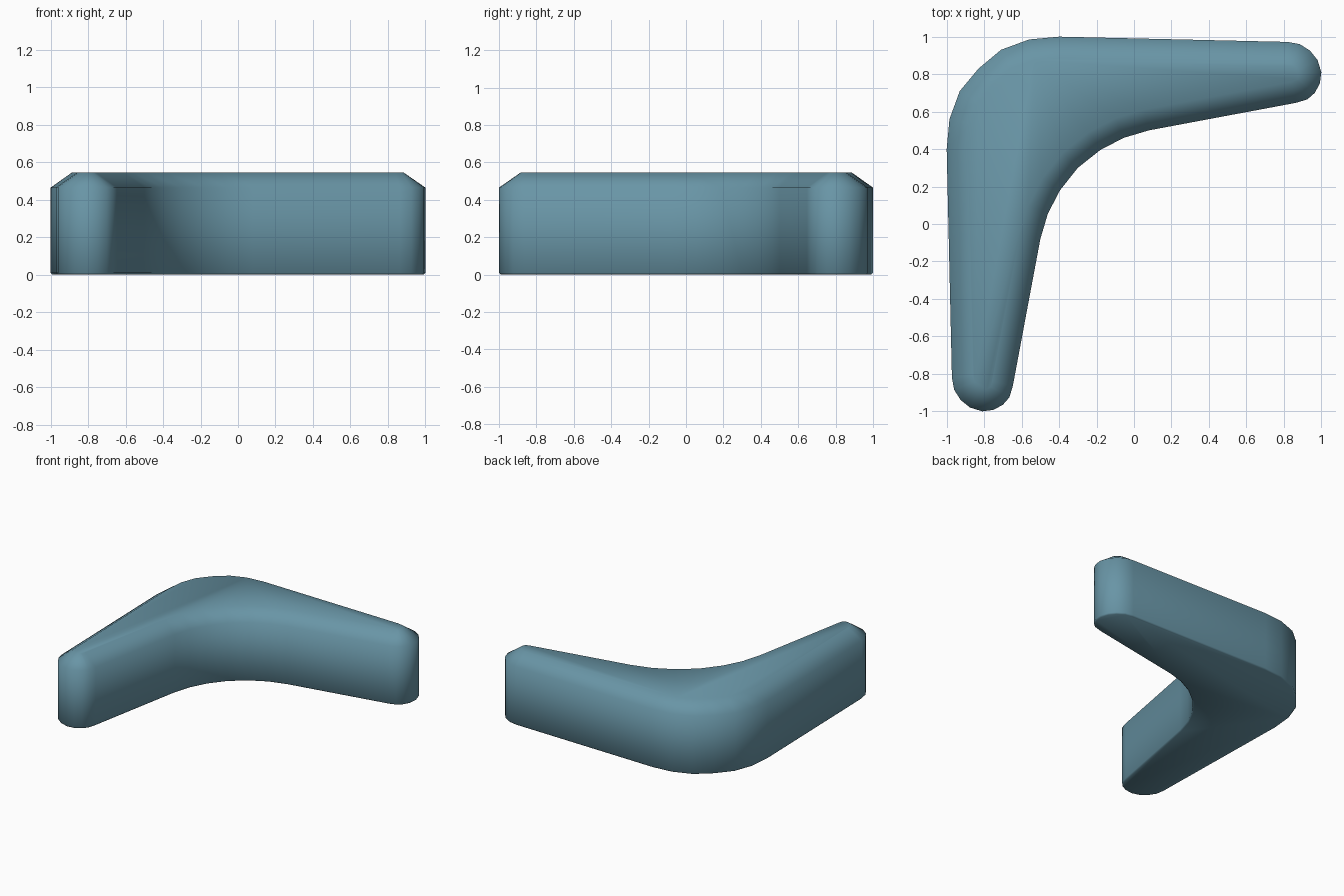
import bpy, bmesh, math
from mathutils import Vector

if "Cube" in bpy.data.objects:
    bpy.data.objects.remove(bpy.data.objects["Cube"])

# Half of the outline: outer corner -> tip -> inner corner (mirrored across y = -x)
half = [(-0.83, 0.83), (-0.71, 0.93), (-0.56, 0.985), (-0.40, 1.0), (0.82, 0.972),
        (0.885, 0.96), (0.94, 0.925), (0.98, 0.875), (1.0, 0.81), (0.992, 0.75),
        (0.965, 0.70), (0.925, 0.665), (0.865, 0.647), (0.08, 0.50), (-0.055, 0.46),
        (-0.18, 0.395), (-0.30, 0.30)]
outline = half + [(-y, -x) for x, y in half[-2:0:-1]]
outline = [Vector(p) for p in outline]


def inset(points, d):
    """Mitred inward offset of a clockwise outline."""
    result = []
    n = len(points)
    for i, p in enumerate(points):
        a = (p - points[i - 1]).normalized()
        b = (points[(i + 1) % n] - p).normalized()
        na, nb = Vector((a.y, -a.x)), Vector((b.y, -b.x))
        result.append(p + (na + nb) * d / (1 + na.dot(nb)))
    return result


# Body: stacked rings with a fine bottom chamfer and a wide top chamfer
bm = bmesh.new()
rings = []
for d, z in [(0.01, 0), (0, 0.01), (0, 0.465), (0.113, 0.545)]:
    rings.append([bm.verts.new((p.x, p.y, z)) for p in inset(outline, d)])
n = len(outline)
for lo, hi in zip(rings, rings[1:]):
    for i in range(n):
        j = (i + 1) % n
        bm.faces.new((lo[i], lo[j], hi[j], hi[i]))
bm.faces.new(rings[0])
bm.faces.new(rings[-1])
bmesh.ops.recalc_face_normals(bm, faces=bm.faces[:])
mesh = bpy.data.meshes.new("curved_corner_block")
bm.to_mesh(mesh)
bm.free()
body = bpy.data.objects.new("curved_corner_block", mesh)
bpy.context.collection.objects.link(body)

# Blue-grey colour
mat = bpy.data.materials.new("blue_grey")
mat.diffuse_color = (0.14, 0.30, 0.38, 1)
mat.use_nodes = True
mat.node_tree.nodes["Principled BSDF"].inputs["Base Color"].default_value = mat.diffuse_color
mesh.materials.append(mat)

# Soft shading over the chamfers
bpy.context.view_layer.objects.active = body
body.select_set(True)
bpy.ops.object.shade_smooth_by_angle(angle=math.radians(60))
